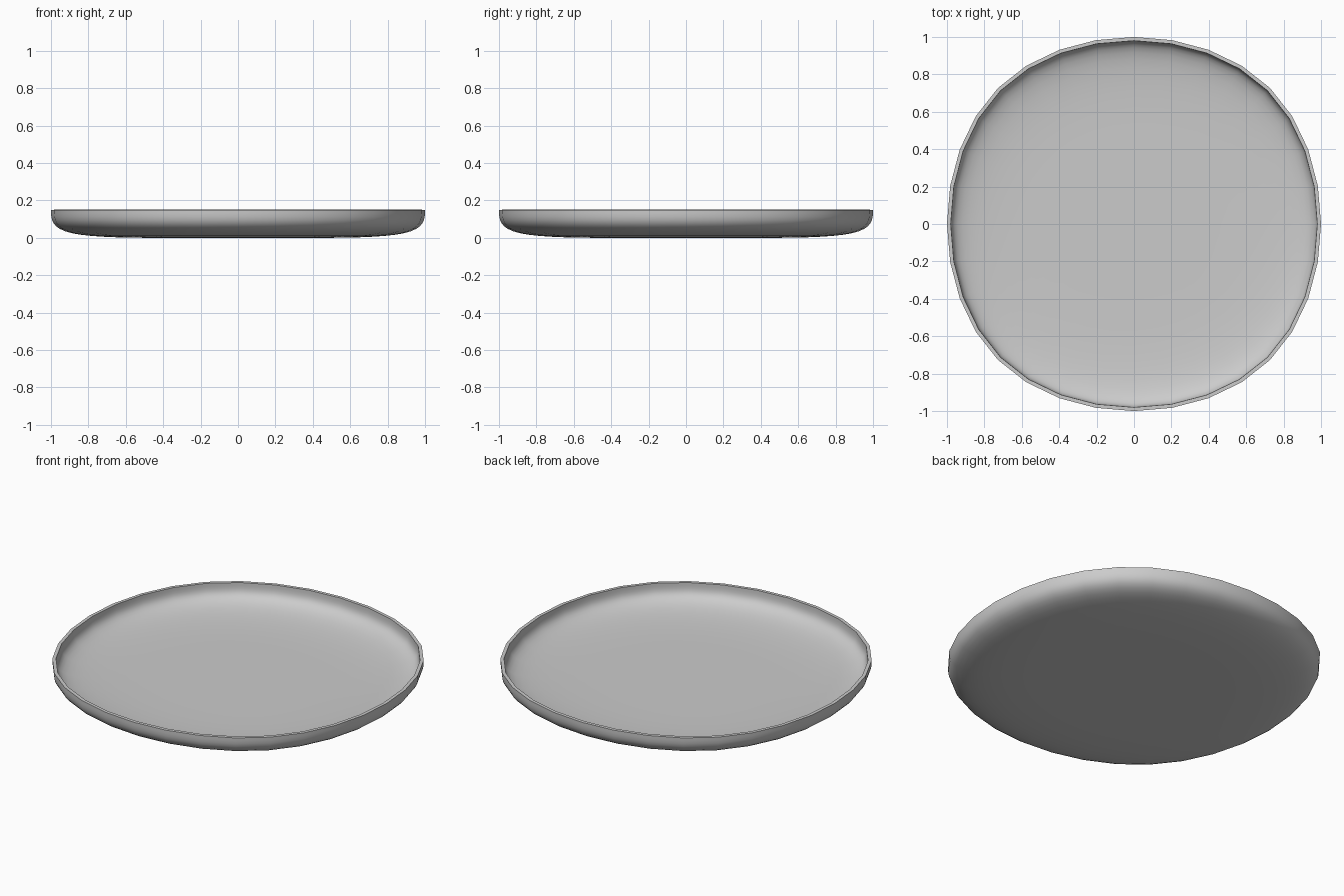
import bpy, bmesh

if "Cube" in bpy.data.objects:
    bpy.data.objects.remove(bpy.data.objects["Cube"])

# Square control cage: rings of (half width, height) rounded by subdivision
A = 1.0909
RINGS = [(0.36, 0.0), (A, 0.0), (A, 0.15)]

bm = bmesh.new()
rings = [[bm.verts.new((s * x, s * y, z)) for x, y in ((1, 1), (-1, 1), (-1, -1), (1, -1))]
         for s, z in RINGS]
bm.faces.new(rings[0][::-1])
for lo, hi in zip(rings, rings[1:]):
    for i in range(4):
        j = (i + 1) % 4
        bm.faces.new((lo[i], lo[j], hi[j], hi[i]))
mesh = bpy.data.meshes.new("plate")
bm.to_mesh(mesh)
bm.free()

plate = bpy.data.objects.new("plate", mesh)
bpy.context.collection.objects.link(plate)
bpy.context.view_layer.objects.active = plate
plate.select_set(True)

# Round the cage, then give the shell an inward thickness with a flat rim
sub = plate.modifiers.new("round", 'SUBSURF')
sub.levels = sub.render_levels = 3
shell = plate.modifiers.new("shell", 'SOLIDIFY')
shell.thickness = 0.02
shell.offset = -1
for name in ("round", "shell"):
    bpy.ops.object.modifier_apply(modifier=name)

bpy.ops.object.shade_smooth_by_angle(angle=0.7)
